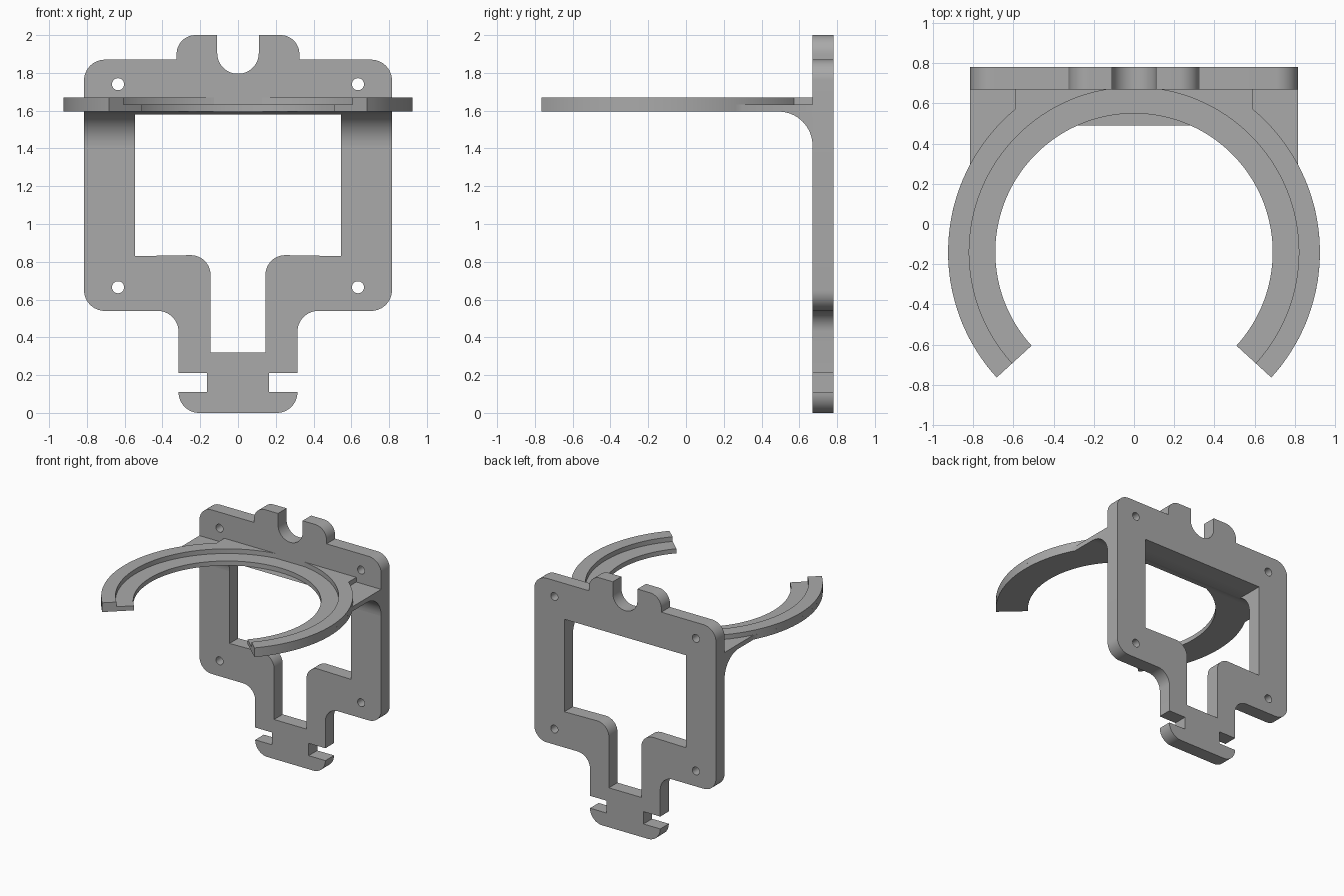
import bpy
from math import sin, cos, asin, acos, radians, degrees
from mathutils import Matrix, Vector

cube = bpy.data.objects.get("Cube")
if cube:
    bpy.data.objects.remove(cube, do_unlink=True)

grey = bpy.data.materials.new("grey plastic")
grey.use_nodes = True
colour = (0.4, 0.4, 0.4, 1)
grey.diffuse_color = colour
grey.node_tree.nodes["Principled BSDF"].inputs["Base Color"].default_value = colour


def arc(cx, cy, r, start, end, n=12):
    angles = [radians(start + (end - start) * i / n) for i in range(n + 1)]
    return [(cx + r * cos(a), cy + r * sin(a)) for a in angles]


def mirrored(half):
    """Close a half outline by reflecting it in x = 0."""
    return half + [(-x, y) for x, y in reversed(half)]


def slab(name, loops, low, high, axes):
    """Fill outlines (later loops are holes) and extrude along the third axis."""
    curve = bpy.data.curves.new(name, "CURVE")
    curve.dimensions = "2D"
    curve.fill_mode = "BOTH"
    curve.extrude = (high - low) / 2
    for loop in loops:
        spline = curve.splines.new("POLY")
        spline.points.add(len(loop) - 1)
        for point, (x, y) in zip(spline.points, loop):
            point.co = (x, y, 0, 1)
        spline.use_cyclic_u = True
    obj = bpy.data.objects.new(name, curve)
    bpy.context.collection.objects.link(obj)
    turn = Matrix([Vector(a) for a in axes]).transposed().to_4x4()
    obj.matrix_world = turn @ Matrix.Translation((0, 0, (low + high) / 2))
    bpy.ops.object.select_all(action="DESELECT")
    obj.select_set(True)
    bpy.context.view_layer.objects.active = obj
    bpy.ops.object.convert(target="MESH")
    obj = bpy.context.object
    bpy.ops.object.mode_set(mode="EDIT")
    bpy.ops.mesh.select_all(action="SELECT")
    bpy.ops.mesh.remove_doubles(threshold=0.0001)
    bpy.ops.mesh.normals_make_consistent(inside=False)
    bpy.ops.object.mode_set(mode="OBJECT")
    obj.data.materials.clear()
    obj.data.materials.append(grey)
    bpy.ops.object.shade_smooth_by_angle(angle=radians(30))
    return obj


X, Y, Z = (1, 0, 0), (0, 1, 0), (0, 0, 1)
UPRIGHT = (X, Z, (0, -1, 0))
FLAT = (X, Y, Z)
SIDEWAYS = (Y, Z, X)

# Upright plate: rounded frame, notched top tabs and hooked foot
SIDE, FRONT, BACK = 0.815, 0.67, 0.78
outline = mirrored(
    arc(0, 1.905, 0.11, -90, 0)[1:] + [(0.11, 2.0)]
    + arc(0.225, 1.9, 0.1, 90, 0) + [(0.325, 1.87)]
    + arc(SIDE - 0.11, 1.76, 0.11, 90, 0)
    + arc(SIDE - 0.11, 0.65, 0.11, 0, -90)
    + arc(0.425, 0.43, 0.11, 90, 180)
    + [(0.315, 0.21), (0.165, 0.21), (0.165, 0.11)]
    + arc(0.205, 0.11, 0.11, 0, -90))
window = mirrored([(0.545, 1.58), (0.545, 0.83)]
                  + arc(0.25, 0.73, 0.105, 90, 180) + [(0.145, 0.32)])
holes = [arc(x, z, 0.032, 0, 345, 23) for x in (-0.635, 0.635) for z in (0.665, 1.74)]
slab("mounting_plate", [outline, window] + holes, -BACK, -FRONT, UPRIGHT)

# Open ring with a flange that widens to meet the plate
CY, INNER, STEP, OUTER, END = -0.14, 0.69, 0.82, 0.925, -42.4
BOTTOM, LEDGE, TOP = 1.595, 1.632, 1.67
flange = mirrored(arc(0, CY, INNER, 89.9, END, 48)
                  + arc(0, CY, OUTER, END, degrees(acos(SIDE / OUTER)), 28)
                  + [(SIDE, FRONT)])
# Reorder so the back edge closes the outline
half = arc(0, CY, INNER, 90, END, 48) + arc(
    0, CY, OUTER, END, degrees(acos(SIDE / OUTER)), 28) + [(SIDE, FRONT)]
flange = half + [(-x, y) for x, y in reversed(half[1:])]
slab("ring_flange", [flange], BOTTOM, LEDGE, FLAT)

# Raised outer rim on each side, leaving a stepped inner ledge
SHOULDER = 0.592
rim = (arc(0, CY, STEP, degrees(asin((FRONT - CY) / STEP)), END, 44)
       + arc(0, CY, OUTER, END, degrees(acos(SHOULDER / OUTER)), 34)
       + [(SHOULDER, FRONT)])
for side, sign in (("left", 1), ("right", -1)):
    slab(side + "_ring_rim", [[(sign * x, y) for x, y in rim]], LEDGE, TOP, FLAT)

# Curved gussets below the flange, with a thin strip above the window
R = 0.18
gusset = [(FRONT, BOTTOM)] + arc(FRONT - R, BOTTOM - R, R, 90, 0, 16)
slab("left_gusset", [gusset], 0.545, SIDE, SIDEWAYS)
slab("right_gusset", [gusset], -SIDE, -0.545, SIDEWAYS)
strip = [(FRONT, BOTTOM)] + arc(FRONT - R, BOTTOM - R, R, 90, 66.4, 5) + [(FRONT, 1.58)]
slab("window_top_strip", [strip], -0.545, 0.545, SIDEWAYS)
